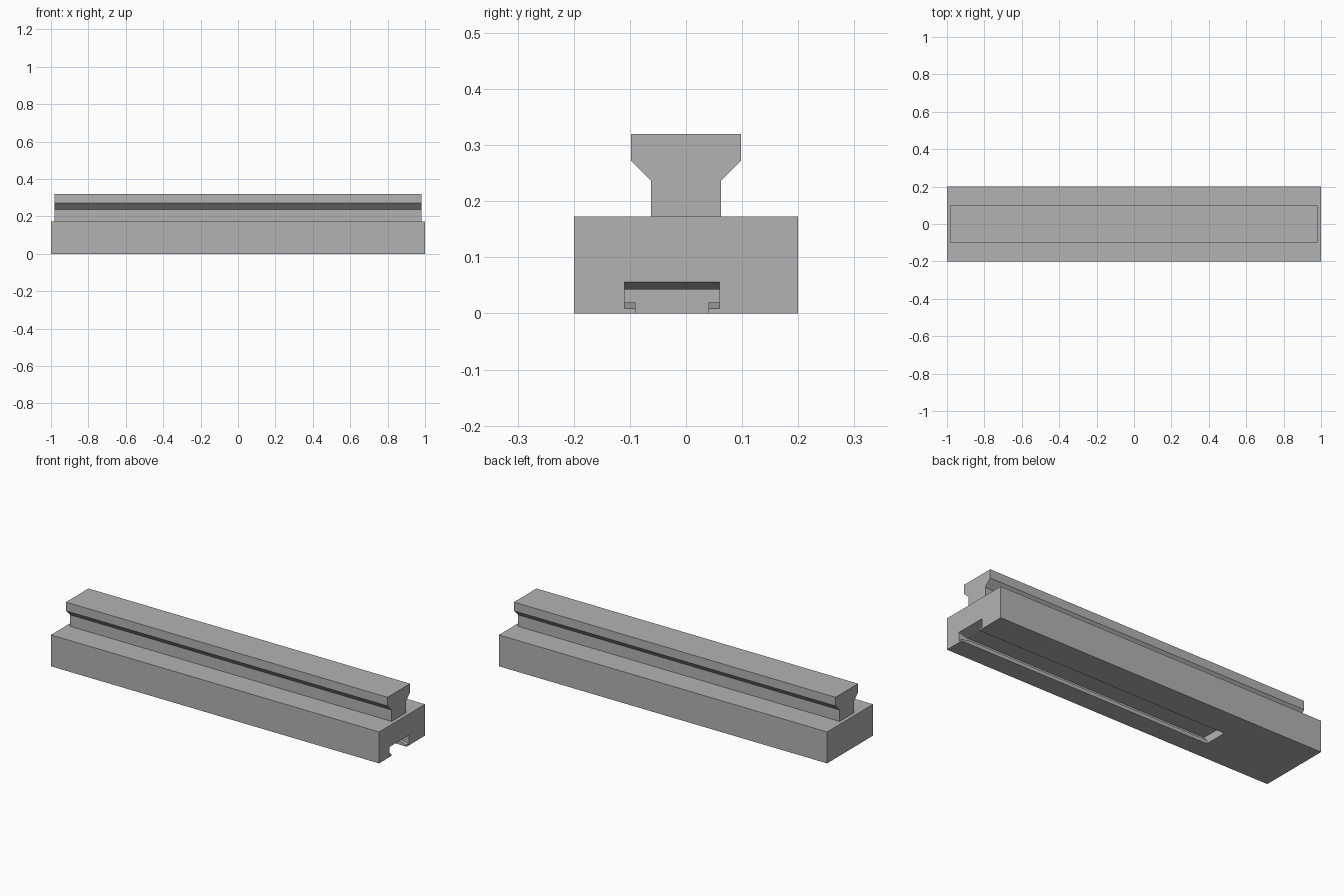
import bpy
import bmesh

cube = bpy.data.objects.get("Cube")
if cube:
    bpy.data.objects.remove(cube, do_unlink=True)

# Single grey material
GREY = (0.45, 0.45, 0.45, 1.0)
grey = bpy.data.materials.new("plain grey")
grey.use_nodes = True
grey.diffuse_color = GREY
grey.node_tree.nodes["Principled BSDF"].inputs["Base Color"].default_value = GREY


def loft(name, sections):
    """Skin matching (y, z) outlines placed at given x positions."""
    bm = bmesh.new()
    rings = [[bm.verts.new((x, y, z)) for y, z in outline] for x, outline in sections]
    for a, b in zip(rings, rings[1:]):
        for i in range(len(a)):
            j = (i + 1) % len(a)
            bm.faces.new((a[i], a[j], b[j], b[i]))
    bm.faces.new(rings[0])
    bm.faces.new(rings[-1])
    bmesh.ops.recalc_face_normals(bm, faces=bm.faces)
    mesh = bpy.data.meshes.new(name)
    bm.to_mesh(mesh)
    bm.free()
    mesh.materials.append(grey)
    obj = bpy.data.objects.new(name, mesh)
    bpy.context.collection.objects.link(obj)
    return obj


def slot(lip, ceiling):
    """T-shaped slot outline with lips of the given height."""
    return [(-0.09, -0.02), (0.04, -0.02), (0.04, lip), (0.06, lip),
            (0.06, ceiling), (-0.11, ceiling), (-0.11, lip), (-0.09, lip)]


# Base block
block = [(-0.2, 0), (0.2, 0), (0.2, 0.173), (-0.2, 0.173)]
base = loft("base_block", [(-1, block), (1, block)])

# Underside slot, open at the left end with a flared lead-in
cutter = loft("slot_cutter", [(1.02, slot(0.009, 0.056)), (1.0, slot(0.009, 0.056)),
                              (0.95, slot(0.02, 0.043)), (-0.53, slot(0.02, 0.043))])
cutter.hide_render = True
cutter.hide_viewport = False
cut = base.modifiers.new("slot", 'BOOLEAN')
cut.operation = 'DIFFERENCE'
cut.solver = 'EXACT'
cut.object = cutter
bpy.context.view_layer.objects.active = base
bpy.ops.object.modifier_apply(modifier=cut.name)
bpy.data.objects.remove(cutter, do_unlink=True)

# Flared rail on top: mirrored half profile
half = [(0.062, 0.173), (0.062, 0.236), (0.098, 0.272), (0.098, 0.32)]
profile = half + [(-y, z) for y, z in reversed(half)]
loft("top_rail", [(-0.98, profile), (0.98, profile)])
